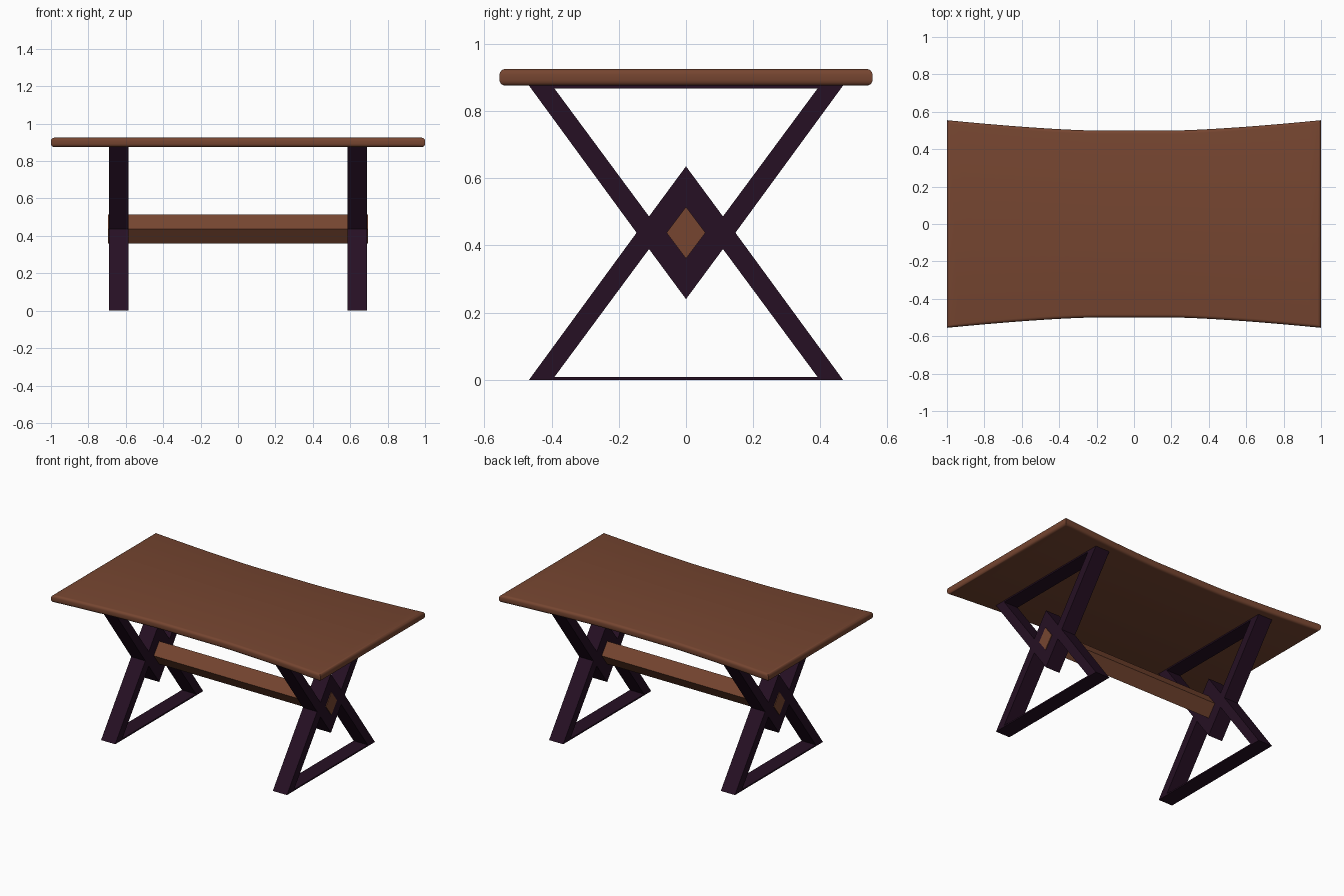
import bpy, bmesh
from mathutils import Matrix

if "Cube" in bpy.data.objects:
    bpy.data.objects.remove(bpy.data.objects["Cube"])


def material(name, rgb):
    m = bpy.data.materials.new(name)
    m.diffuse_color = (*rgb, 1)
    m.use_nodes = True
    m.node_tree.nodes["Principled BSDF"].inputs["Base Color"].default_value = m.diffuse_color
    return m


brown = material("walnut brown", (0.18, 0.06, 0.03))
purple = material("dark plum", (0.019, 0.005, 0.017))


def add_object(name, mesh, mat):
    ob = bpy.data.objects.new(name, mesh)
    mesh.materials.clear()
    mesh.materials.append(mat)
    bpy.context.collection.objects.link(ob)
    return ob


def prism(outline, vec):
    """Solid from a planar outline pushed along vec."""
    bm = bmesh.new()
    face = bm.faces.new([bm.verts.new(p) for p in outline])
    ret = bmesh.ops.extrude_face_region(bm, geom=[face])
    verts = [v for v in ret["geom"] if isinstance(v, bmesh.types.BMVert)]
    bmesh.ops.translate(bm, verts=verts, vec=vec)
    bmesh.ops.recalc_face_normals(bm, faces=bm.faces)
    return bm


# Tabletop: long sides bow inwards, top and bottom rims rounded
N = 32
def half_depth(x):
    return 0.5 + 0.055 * (max(0, abs(x) - 0.22) / 0.78) ** 1.4

xs = [-1 + 2 * i / N for i in range(N + 1)]
outline = [(x, -half_depth(x), 0.875) for x in xs]
outline += [(x, half_depth(x), 0.875) for x in reversed(xs)]
bm = prism(outline, (0, 0, 0.05))
rims = [e for e in bm.edges if abs(e.verts[0].co.z - e.verts[1].co.z) < 1e-4]
bmesh.ops.bevel(bm, geom=rims, offset=0.017, segments=4, profile=0.5, affect='EDGES')
mesh = bpy.data.meshes.new("tabletop")
bm.to_mesh(mesh)
bm.free()
top = add_object("tabletop", mesh, brown)
bpy.context.view_layer.objects.active = top
top.select_set(True)
bpy.ops.object.shade_smooth_by_angle(angle=0.6)
top.select_set(False)

# Stretcher: diamond-section beam between the trestles
MID = 0.4375
bm = prism([(-0.695, 0.058, MID), (-0.695, 0, MID + 0.077),
            (-0.695, -0.058, MID), (-0.695, 0, MID - 0.077)], (1.39, 0, 0))
mesh = bpy.data.meshes.new("stretcher")
bm.to_mesh(mesh)
bm.free()
add_object("stretcher", mesh, brown)

# Trestles: X frame with diamond hub and thin top and bottom rails, cut from one profile
H = 2 * MID
outer = [(-0.467, 0), (0.467, 0), (0.147, MID), (0.467, H), (-0.467, H), (-0.147, MID)]
lower_hole = [(-0.391, 0.009), (0.391, 0.009), (0.11, 0.389), (0, 0.24), (-0.11, 0.389)]
upper_hole = [(y, H - z) for y, z in lower_hole]
curve = bpy.data.curves.new("trestle_profile", 'CURVE')
curve.dimensions = '2D'
curve.fill_mode = 'BOTH'
curve.extrude = 0.0525
for pts in (outer, lower_hole, upper_hole):
    s = curve.splines.new('POLY')
    s.points.add(len(pts) - 1)
    for p, (y, z) in zip(s.points, pts):
        p.co = (y, z, 0, 1)
    s.use_cyclic_u = True
profile = bpy.data.objects.new("trestle_profile", curve)
bpy.context.collection.objects.link(profile)
bpy.context.view_layer.update()
deps = bpy.context.evaluated_depsgraph_get()
to_side = Matrix(((0, 0, 1, 0), (1, 0, 0, 0), (0, 1, 0, 0), (0, 0, 0, 1)))
for name, x in (("left_trestle", -0.638), ("right_trestle", 0.638)):
    mesh = bpy.data.meshes.new_from_object(profile.evaluated_get(deps))
    mesh.name = name
    mesh.transform(Matrix.Translation((x, 0, 0)) @ to_side)
    bm = bmesh.new()
    bm.from_mesh(mesh)
    bmesh.ops.remove_doubles(bm, verts=bm.verts, dist=1e-5)
    bmesh.ops.recalc_face_normals(bm, faces=bm.faces)
    for f in bm.faces:
        f.smooth = False
    bm.to_mesh(mesh)
    bm.free()
    add_object(name, mesh, purple)
bpy.data.objects.remove(profile)
